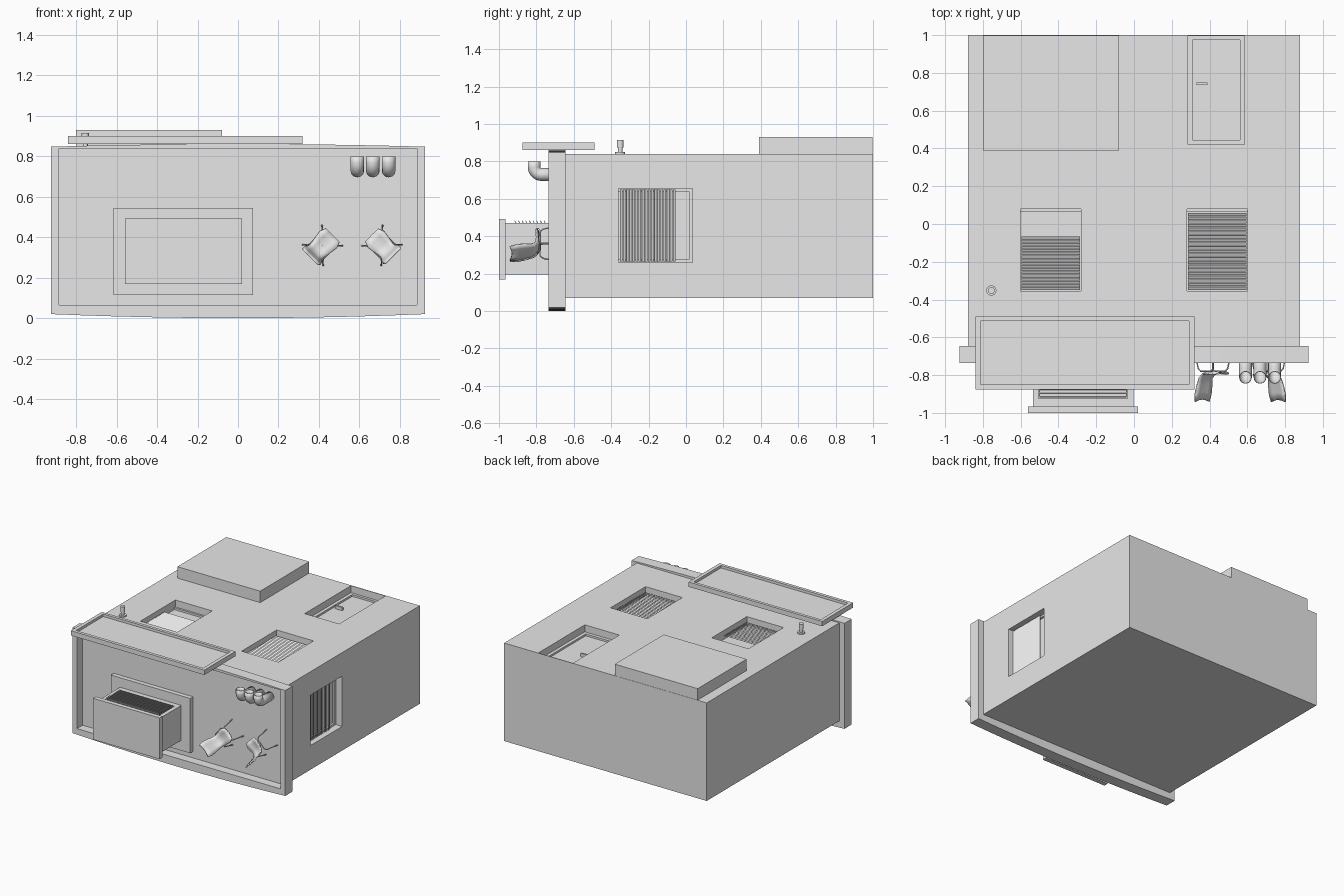
import bpy, bmesh, math
from mathutils import Matrix, Vector

if "Cube" in bpy.data.objects:
    bpy.data.objects.remove(bpy.data.objects["Cube"], do_unlink=True)

grey = bpy.data.materials.new("plain_grey")
grey.use_nodes = True
grey.diffuse_color = (0.8, 0.8, 0.8, 1)
grey.node_tree.nodes["Principled BSDF"].inputs["Base Color"].default_value = (0.8, 0.8, 0.8, 1)


def finish(name, bm):
    bmesh.ops.recalc_face_normals(bm, faces=bm.faces)
    mesh = bpy.data.meshes.new(name)
    bm.to_mesh(mesh)
    bm.free()
    mesh.materials.append(grey)
    ob = bpy.data.objects.new(name, mesh)
    bpy.context.collection.objects.link(ob)
    return ob


def activate(ob):
    bpy.ops.object.select_all(action="DESELECT")
    ob.select_set(True)
    bpy.context.view_layer.objects.active = ob


def smooth(ob):
    activate(ob)
    bpy.ops.object.shade_smooth_by_angle(angle=math.radians(40))


def add_box(bm, x, y, z, rot=None):
    """Box from its ranges on each axis, turned about its own centre."""
    centre = Vector([(r[0] + r[1]) / 2 for r in (x, y, z)])
    size = [r[1] - r[0] for r in (x, y, z)]
    m = Matrix.Translation(centre) @ (rot or Matrix()) @ Matrix.Diagonal((*size, 1))
    bmesh.ops.create_cube(bm, size=1, matrix=m)


def box(name, x, y, z):
    bm = bmesh.new()
    add_box(bm, x, y, z)
    return finish(name, bm)


def cut(target, *ranges):
    cutter = box("cutter", *ranges)
    cutter.hide_render = True
    mod = target.modifiers.new("recess", "BOOLEAN")
    mod.operation, mod.solver, mod.object = "DIFFERENCE", "EXACT", cutter
    activate(target)
    bpy.ops.object.modifier_apply(modifier=mod.name)
    bpy.data.objects.remove(cutter, do_unlink=True)


def tube(name, paths, radius, wall=0):
    curve = bpy.data.curves.new(name, "CURVE")
    curve.dimensions = "3D"
    curve.bevel_depth, curve.bevel_resolution = radius, 4 if wall else 1
    curve.use_fill_caps = not wall
    for path in paths:
        spline = curve.splines.new("POLY")
        spline.points.add(len(path) - 1)
        for p, co in zip(spline.points, path):
            p.co = (*co, 1)
    curve.materials.append(grey)
    ob = bpy.data.objects.new(name, curve)
    bpy.context.collection.objects.link(ob)
    activate(ob)
    bpy.ops.object.convert(target="MESH")
    ob = bpy.context.object
    if wall:
        ob.modifiers.new("wall", "SOLIDIFY").thickness = wall
    smooth(ob)
    return ob


# Main building block with door and window wells
walls = box("building_walls", (-0.88, 0.88), (-0.645, 1), (0.07, 0.84))
cut(walls, (-0.6, -0.28), (-0.355, 0.08), (0.77, 0.9))
cut(walls, (0.28, 0.6), (-0.355, 0.08), (0.77, 0.9))
cut(walls, (0.81, 0.95), (-0.36, 0.035), (0.26, 0.655))
cut(walls, (0.285, 0.585), (0.42, 0.995), (0.785, 0.9))
cut(walls, (0.31, 0.56), (0.445, 0.975), (0.77, 0.9))
box("door_handle", (0.33, 0.39), (0.735, 0.75), (0.77, 0.795))

# Window frames at the clear ends of the wells
box("left_window_sill", (-0.6, -0.28), (0.065, 0.08), (0.77, 0.785))
box("right_window_sill", (0.28, 0.6), (0.065, 0.08), (0.77, 0.785))
bm = bmesh.new()
add_box(bm, (0.81, 0.825), (0.015, 0.035), (0.26, 0.655))
for z in (0.26, 0.64):
    add_box(bm, (0.81, 0.825), (-0.36, 0.015), (z, z + 0.015))
finish("side_window_frame", bm)


# Blinds made of tilted slats
def blind(name, start, end, count, across, side=False):
    bm = bmesh.new()
    step = (end - start) / count
    for i in range(count):
        c = start + (i + 0.5) * step
        y = (c - step * 0.45, c + step * 0.45)
        if side:
            add_box(bm, (0.838, 0.841), y, across, Matrix.Rotation(0.45, 4, "Z"))
        else:
            add_box(bm, across, y, (0.798, 0.801), Matrix.Rotation(0.45, 4, "X"))
    return finish(name, bm)


blind("short_blind", -0.35, -0.065, 17, (-0.595, -0.285))
blind("long_blind", -0.35, 0.06, 21, (0.285, 0.595))
blind("side_blind", -0.355, -0.055, 18, (0.265, 0.65), side=True)

# Roof slab with bowed long edges and a raised rim
bm = bmesh.new()
N = 12
xs = [-0.925 + 1.85 * i / N for i in range(N + 1)]
bow = lambda x: 1 - (x / 0.925) ** 2
outline = [(x, 0.02 - 0.02 * bow(x)) for x in xs]
outline += [(x, 0.848 + 0.013 * bow(x)) for x in reversed(xs)]
face = bm.faces.new([bm.verts.new((x, -0.735, z)) for x, z in outline])
ext = bmesh.ops.extrude_face_region(bm, geom=[face])
bmesh.ops.translate(bm, vec=(0, 0.09, 0), verts=[v for v in ext["geom"] if isinstance(v, bmesh.types.BMVert)])
roof = finish("roof_slab", bm)
cut(roof, (-0.885, 0.885), (-0.8, -0.665), (0.065, 0.84))

# Front canopy tray and rear step
canopy = box("canopy", (-0.84, 0.32), (-0.875, -0.49), (0.862, 0.9))
cut(canopy, (-0.812, 0.292), (-0.85, -0.513), (0.88, 0.95))
box("entrance_step", (-0.8, -0.08), (0.39, 0.998), (0.835, 0.93))

# Rooftop air unit
box("air_unit_base", (-0.615, 0.075), (-0.7, -0.66), (0.115, 0.545))
unit = box("air_unit_body", (-0.535, -0.003), (-0.97, -0.69), (0.195, 0.47))
cut(unit, (-0.505, -0.035), (-0.925, -0.74), (0.445, 0.5))
box("air_unit_lid", (-0.56, 0.02), (-1, -0.965), (0.168, 0.492))
bm = bmesh.new()
for i in range(9):
    y = -0.908 + i * 0.0195
    add_box(bm, (-0.5, -0.04), (y - 0.002, y + 0.002), (0.453, 0.485), Matrix.Rotation(0.5, 4, "X"))
finish("air_unit_grille", bm)

# Three open elbow ducts
for i, x in enumerate((0.59, 0.667, 0.745)):
    path = [(x, -0.66, 0.73)]
    for k in range(9):
        a = math.pi / 2 * k / 8
        path.append((x, -0.772 - 0.04 * math.sin(a), 0.77 - 0.04 * math.cos(a)))
    path.append((x, -0.812, 0.8))
    tube(f"vent_duct_{i + 1}", [path], 0.034, 0.004)

# Small wall lamp
bm = bmesh.new()
for r, low, high in ((0.027, 0.838, 0.85), (0.012, 0.85, 0.875), (0.018, 0.875, 0.915)):
    bmesh.ops.create_cone(bm, cap_ends=True, segments=16, radius1=r, radius2=r, depth=high - low,
                          matrix=Matrix.Translation((-0.755, -0.352, (low + high) / 2)))
smooth(finish("wall_lamp", bm))


# Lounge chairs: curved shell on two bent wire legs
def chair(name, x, facing):
    f = Vector((facing, 0, 1)).normalized()
    u = Vector((0, -1, 0))
    r = f.cross(u)
    origin = Vector((x, -0.665, 0.36))
    place = lambda a, b, c: origin + r * a + f * b + u * c
    profile = [(-0.078, 0.265, 0.052), (-0.07, 0.225, 0.06), (-0.06, 0.18, 0.056), (-0.05, 0.14, 0.048),
               (-0.03, 0.122, 0.046), (0.0, 0.118, 0.052), (0.04, 0.122, 0.058), (0.072, 0.118, 0.046)]
    bm = bmesh.new()
    rows = []
    for b, c, w in profile:
        rows.append([bm.verts.new(place(t * w, b, c + 0.012 * t * t)) for t in (-1, -0.5, 0, 0.5, 1)])
    for p, q in zip(rows, rows[1:]):
        for i in range(4):
            bm.faces.new((p[i], p[i + 1], q[i + 1], q[i]))
    shell = finish(name + "_shell", bm)
    shell.modifiers.new("thickness", "SOLIDIFY").thickness = 0.008
    smooth(shell)
    legs = []
    for s in (-1, 1):
        legs.append([place(s * a, b, c) for a, b, c in (
            (0.072, 0.068, 0), (0.056, 0.054, 0.1), (0.05, 0.042, 0.115),
            (0.05, -0.042, 0.115), (0.056, -0.054, 0.1), (0.072, -0.068, 0))])
    legs.append([place(s * 0.05, 0, 0.115) for s in (-1, 1)])
    tube(name + "_legs", legs, 0.004)


chair("left_chair", 0.712, -1)
chair("right_chair", 0.418, 1)
